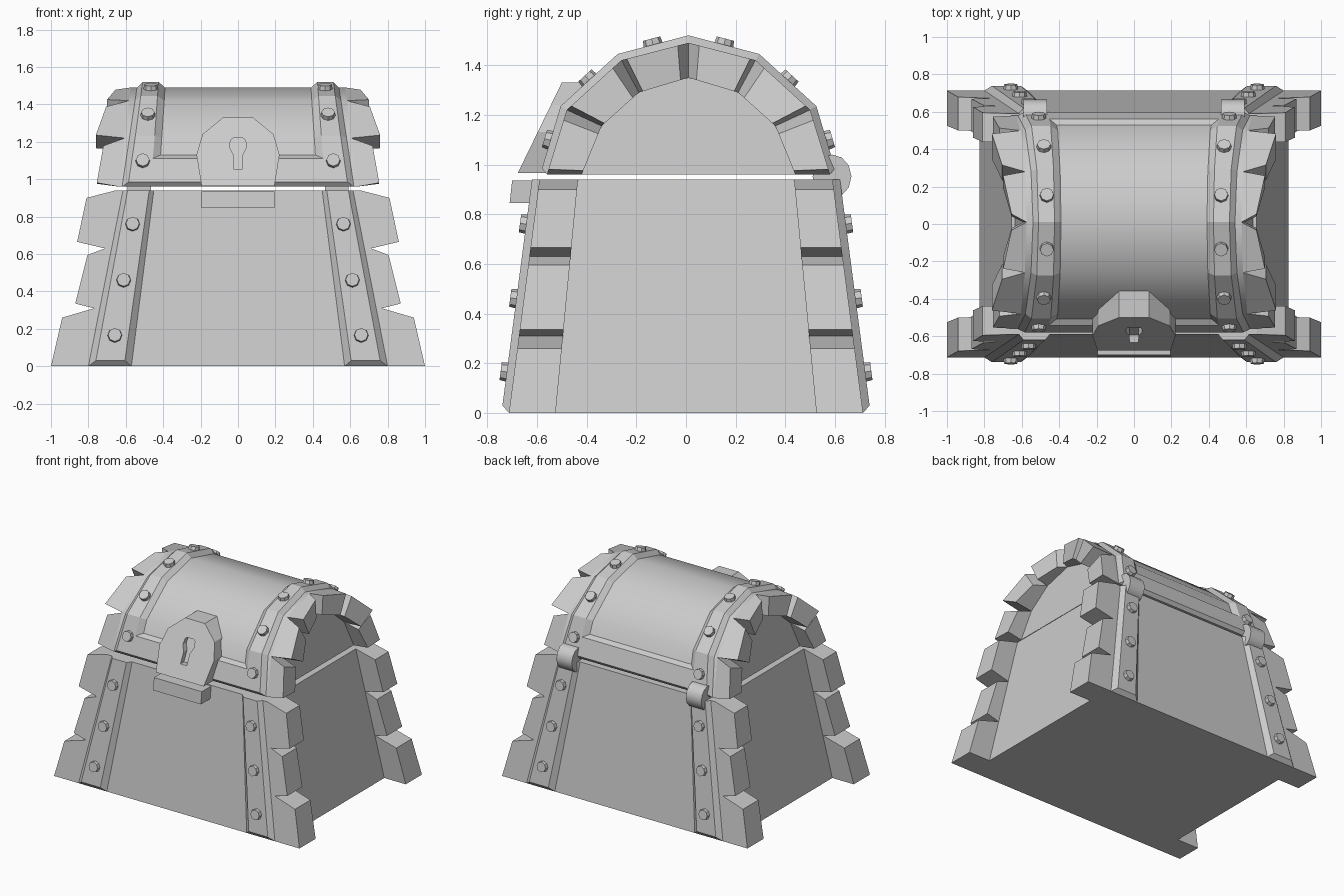
import bpy, bmesh, math
from mathutils import Vector, Matrix

cube = bpy.data.objects.get("Cube")
if cube:
    bpy.data.objects.remove(cube, do_unlink=True)

grey = bpy.data.materials.new("plain grey")
grey.use_nodes = True
TONE = (0.6, 0.6, 0.6, 1)
grey.diffuse_color = TONE
grey.node_tree.nodes["Principled BSDF"].inputs["Base Color"].default_value = TONE


def finish(name, bm, smooth=None):
    bmesh.ops.recalc_face_normals(bm, faces=bm.faces)
    mesh = bpy.data.meshes.new(name)
    bm.to_mesh(mesh)
    bm.free()
    mesh.materials.append(grey)
    obj = bpy.data.objects.new(name, mesh)
    bpy.context.collection.objects.link(obj)
    if smooth:
        bpy.ops.object.select_all(action='DESELECT')
        obj.select_set(True)
        bpy.context.view_layer.objects.active = obj
        bpy.ops.object.shade_smooth_by_angle(angle=math.radians(smooth))
    return obj


def loft(name, rings, smooth=None):
    """Skin closed rings of equal length and cap both ends."""
    bm = bmesh.new()
    loops = [[bm.verts.new(p) for p in ring] for ring in rings]
    n = len(loops[0])
    for a, b in zip(loops, loops[1:]):
        for i in range(n):
            j = (i + 1) % n
            bm.faces.new((a[i], a[j], b[j], b[i]))
    bm.faces.new(loops[0])
    bm.faces.new(loops[-1])
    return finish(name, bm, smooth)


def rivet(name, centre, normal):
    bm = bmesh.new()
    turn = Vector(normal).to_track_quat('Z', 'Y').to_matrix().to_4x4()
    bmesh.ops.create_cone(bm, cap_ends=True, segments=8, radius1=0.042, radius2=0.036,
                          depth=0.05, matrix=Matrix.Translation(centre) @ turn)
    finish(name, bm)


def mix(a, b, t):
    return a + (b - a) * t


SIDES = ((1, "left"), (-1, "right"))
ENDS = ((-1, "front"), (1, "back"))
TOP = 0.94


# Chest base: tapered box
def base_x(z):
    return mix(0.825, 0.655, z / TOP)


def base_y(z):
    return mix(0.713, 0.59, z / TOP)


loft("base_body", [[(sx * base_x(z), sy * base_y(z), z)
                    for sx, sy in ((-1, -1), (1, -1), (1, 1), (-1, 1))] for z in (0, TOP)])

# Base corners: stacked teeth (inner bottom, outer bottom, outer top, inner top)
base_teeth = [
    ((0, 1.0), (0, 1.0), (0.26, 0.94), (0.31, 0)),
    ((0.31, 0), (0.335, 0.87), (0.595, 0.805), (0.63, 0)),
    ((0.63, 0), (0.665, 0.86), (0.90, 0.81), (TOP, 0))]
for sx, side in SIDES:
    for sy, end in ENDS:
        for k, (low, b, c, high) in enumerate(base_teeth):
            outline = [(base_x(low[0]), low[0]), (b[1], b[0]), (c[1], c[0]), (base_x(high[0]), high[0])]
            outer = [(sx * x, sy * base_y(z), z) for x, z in outline]
            inner = [(sx * x, sy * mix(0.525, 0.435, z / TOP), z) for x, z in outline]
            loft(f"base_tooth_{end}_{side}_{k + 1}", [outer, inner])

        # Base straps with bevelled edges, and their rivets
        lower = [(0.80, 0, 0), (0.76, 0.03, 0.03), (0.605, 0.03, 0.03), (0.57, 0, 0)]
        upper = [(0.615, 0, TOP), (0.59, 0.03, TOP), (0.475, 0.03, TOP), (0.45, 0, TOP)]
        loft(f"base_strap_{end}_{side}",
             [[(sx * x, sy * (base_y(z) + d), z) for x, d, z in ring] for ring in (lower, upper)])
        for k, z in enumerate((0.165, 0.46, 0.76)):
            rivet(f"base_rivet_{end}_{side}_{k + 1}",
                  (sx * mix(0.685, 0.535, z / TOP), sy * (base_y(z) + 0.03), z), (0, sy, 0.13))

# Arch profiles of the lid in (y, z)
FLOOR = 0.96
MID = 0.01


def arch(half):
    pts = [Vector((MID - y, z)) for y, z in half]
    return pts + [Vector((2 * MID - p.x, p.y)) for p in reversed(pts[:-1])]


shell = arch([(0.57, FLOOR), (0.49, 1.22), (0.27, 1.42), (0, 1.49)])
outer_arch = arch([(0.597, FLOOR), (0.515, 1.235), (0.285, 1.445), (0, 1.52)])
inner_arch = arch([(0.43, FLOOR), (0.35, 1.155), (0.20, 1.29), (0, 1.35)])


def lid_x(z):
    return mix(0.635, 0.575, (z - FLOOR) / 0.53)


loft("lid_body", [[(s * lid_x(p.y), p.x, p.y) for p in shell] for s in (-1, 1)], smooth=35)

# Lid end teeth: three climbing each flank of the arch
lid_widths = ((0.755, 0.72), (0.76, 0.705), (0.70, 0.655))
for sx, side in SIDES:
    for end, order in (("front", 1), ("back", -1)):
        outs, ins = shell[::order], inner_arch[::order]
        for k, (wide, narrow) in enumerate(lid_widths):
            rings = []
            for pts in (outs, ins):
                ring = []
                for f, x in ((0, None), (0.08, wide), (0.84, narrow), (1, None)):
                    p = pts[k].lerp(pts[k + 1], f)
                    root = lid_x(outs[k].lerp(outs[k + 1], f).y) if pts is outs else lid_x(p.y)
                    ring.append((sx * (x or root), p.x, p.y))
                rings.append(ring)
            loft(f"lid_tooth_{end}_{side}_{k + 1}", rings)

    # Lid straps following the arch
    rings = []
    for i, (low, high) in enumerate(zip(shell, outer_arch)):
        t = (low.y - FLOOR) / 0.53
        if i in (0, 6):
            high = high.lerp(outer_arch[1 if i == 0 else 5], 0.09)
        rings.append([(sx * mix(0.62, 0.54, t), low.x, low.y), (sx * mix(0.585, 0.51, t), high.x, high.y),
                      (sx * mix(0.465, 0.425, t), high.x, high.y), (sx * mix(0.425, 0.39, t), low.x, low.y)])
    loft(f"lid_strap_{side}", rings)
    for i, (a, b) in enumerate(zip(outer_arch, outer_arch[1:])):
        p, d = (a + b) / 2, b - a
        rivet(f"lid_rivet_{side}_{i + 1}",
              (sx * mix(0.525, 0.465, (p.y - FLOOR) / 0.53), p.x, p.y), (0, -d.y, d.x))

    # Hinge barrels
    loft(f"hinge_{side}",
         [[(sx * x, 0.588 + 0.078 * math.cos(a * math.tau / 12), 0.952 + 0.088 * math.sin(a * math.tau / 12))
           for a in range(12)] for x in (0.465, 0.59)], smooth=35)

# Raised rims along the lid's lower edges
for end, order in (("front", 1), ("back", -1)):
    s, o = shell[::order], outer_arch[::order]
    ring = [s[0], o[0].lerp(o[1], 0.09), o[0].lerp(o[1], 0.55), s[0].lerp(s[1], 0.65)]
    loft(f"lid_rim_{end}", [[(x, p.x, p.y) for p in ring] for x in (-0.53, 0.53)])

# Lock: catch block below, slanted plate with a sunken keyhole above
loft("lock_catch", [[(x, -0.57, 0.845), (x, -0.71, 0.845), (x, -0.70, 0.935), (x, -0.57, 0.935)]
                    for x in (-0.195, 0.195)])


def mirrored(half):
    return half + [(-x, z) for x, z in reversed(half)]


def plate_y(z):
    return mix(-0.68, -0.50, (z - FLOOR) / 0.37)


plate = mirrored([(0.195, 0.965), (0.222, 1.13), (0.19, 1.24), (0.08, 1.33)])
hasp = loft("lock_plate", [[(x, plate_y(z), z) for x, z in plate], [(x, -0.34, z) for x, z in plate]])
hole = mirrored([(0.025, 1.055), (0.025, 1.13), (0.045, 1.17), (0.04, 1.21), (0.025, 1.22)])
cutter = loft("keyhole_cutter", [[(x, plate_y(z) + d, z) for x, z in hole] for d in (-0.1, 0.04)])
cutter.hide_render = True
cut = hasp.modifiers.new("keyhole", 'BOOLEAN')
cut.operation = 'DIFFERENCE'
cut.solver = 'EXACT'
cut.object = cutter
bpy.context.view_layer.objects.active = hasp
bpy.ops.object.modifier_apply(modifier=cut.name)
bpy.data.objects.remove(cutter, do_unlink=True)
